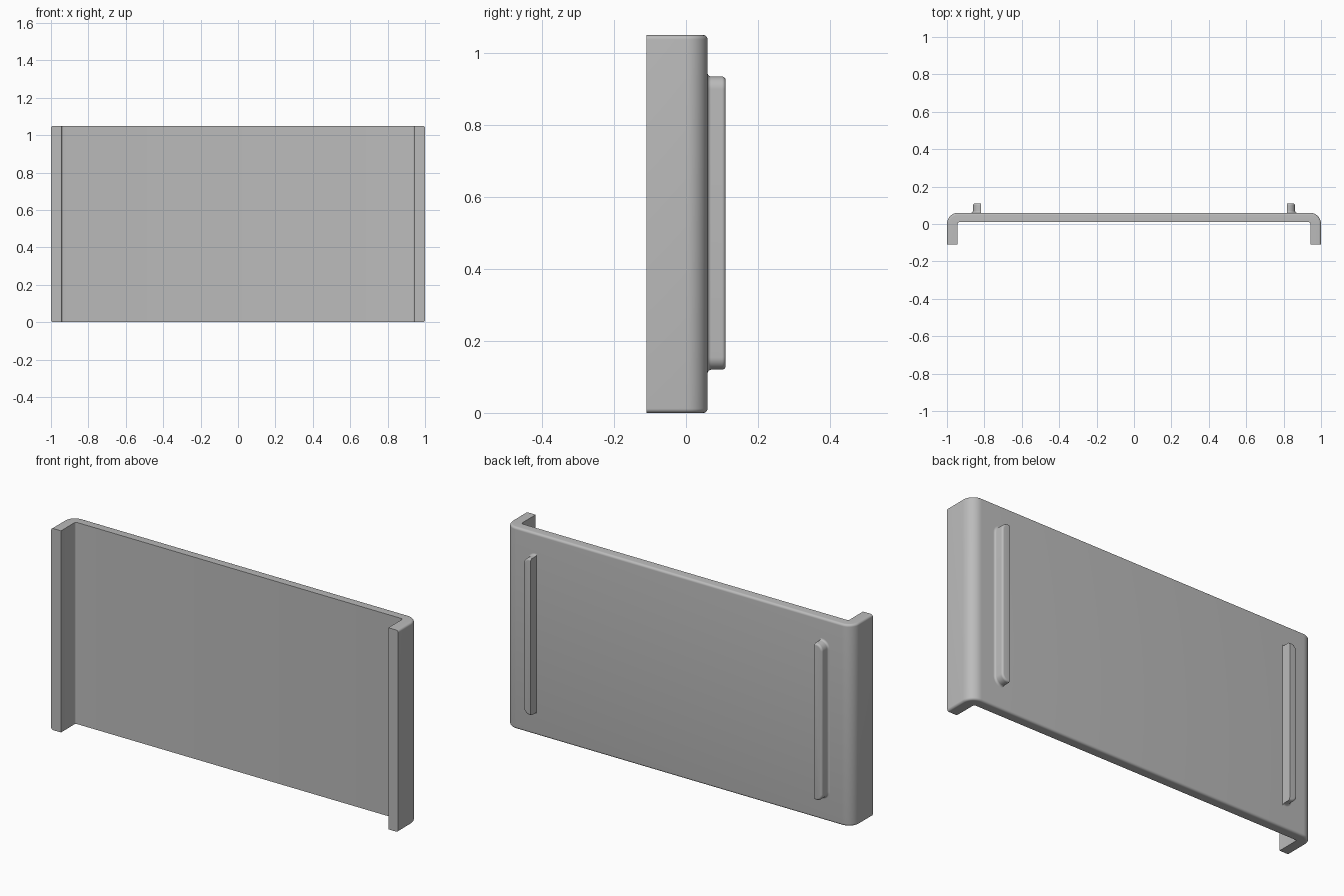
import bpy
import bmesh
from math import sin, cos, pi

if "Cube" in bpy.data.objects:
    bpy.data.objects.remove(bpy.data.objects["Cube"], do_unlink=True)

grey = bpy.data.materials.new("plain grey")
grey.use_nodes = True
COLOUR = (0.5, 0.5, 0.5, 1)
grey.diffuse_color = COLOUR
grey.node_tree.nodes["Principled BSDF"].inputs["Base Color"].default_value = COLOUR

HEIGHT = 1.05
BACK = 0.06      # rear face of the panel
FRONT = -0.11    # front tips of the side flanges
EDGE = 0.012     # small edge rounding


def arc(cx, cy, r, start, end, steps=10):
    """Points along an arc, angles in quarter turns."""
    angles = [(start + (end - start) * i / steps) * pi / 2 for i in range(steps + 1)]
    return [(cx + r * cos(a), cy + r * sin(a)) for a in angles]


def loft(name, rings):
    """Skin a stack of equal rings and cap both ends."""
    bm = bmesh.new()
    loops = [[bm.verts.new(p) for p in ring] for ring in rings]
    for a, b in zip(loops, loops[1:]):
        for i in range(len(a)):
            j = (i + 1) % len(a)
            bm.faces.new((a[i], a[j], b[j], b[i]))
    bm.faces.new(loops[0])
    bm.faces.new(loops[-1])
    bmesh.ops.recalc_face_normals(bm, faces=bm.faces)
    mesh = bpy.data.meshes.new(name)
    bm.to_mesh(mesh)
    bm.free()
    mesh.materials.append(grey)
    obj = bpy.data.objects.new(name, mesh)
    bpy.context.collection.objects.link(obj)
    bpy.ops.object.select_all(action='DESELECT')
    obj.select_set(True)
    bpy.context.view_layer.objects.active = obj
    bpy.ops.object.shade_smooth_by_angle(angle=pi / 6)


def channel_ring(inset, z):
    """U-shaped section; only the outer skin moves inward."""
    outer = [(1 - inset, FRONT)] + arc(0.94, 0, 0.06 - inset, 0, 1)
    inner = arc(0.933, 0, 0.01, 1, 0, 5) + [(0.943, FRONT)]
    flip = lambda pts: [(-x, y) for x, y in reversed(pts)]
    return [(x, y, z) for x, y in outer + flip(outer) + flip(inner) + inner]


def rib_ring(side, grow, y):
    """Rib outline: straight inner side, rounded outer corners."""
    inner_x, outer_x, r = 0.818, 0.861 + grow, 0.035 + grow
    low, high = 0.12 - grow, 0.935 + grow
    pts = [(inner_x, low)] + arc(outer_x - r, low + r, r, -1, 0)
    pts += arc(outer_x - r, high - r, r, 0, 1) + [(inner_x, high)]
    return [(side * x, y, z) for x, z in pts]


# Panel with side flanges, outer edges rounded at top and bottom
quarter = [(EDGE * (1 - cos(a)), EDGE * (1 - sin(a)))
           for a in (i * pi / 12 for i in range(7))]
bottom = [(inset, z) for inset, z in reversed(quarter)]
top = [(inset, HEIGHT - z) for inset, z in quarter]
loft("panel_with_flanges", [channel_ring(inset, z) for inset, z in bottom + top])

# Rear ribs, flared into the panel and rounded on the rear edge
R = 0.01
flare = [(R * (1 - sin(a)), BACK + R * (1 - cos(a)))
         for a in (i * pi / 12 for i in range(7))]
crown = [(-R * (1 - cos(a)), 0.11 - R * (1 - sin(a)))
         for a in (i * pi / 12 for i in range(7))]
rows = [(R, BACK - 0.01)] + flare + crown
for label, side in (("left", 1), ("right", -1)):
    loft(label + "_rear_rib", [rib_ring(side, grow, y) for grow, y in rows])
